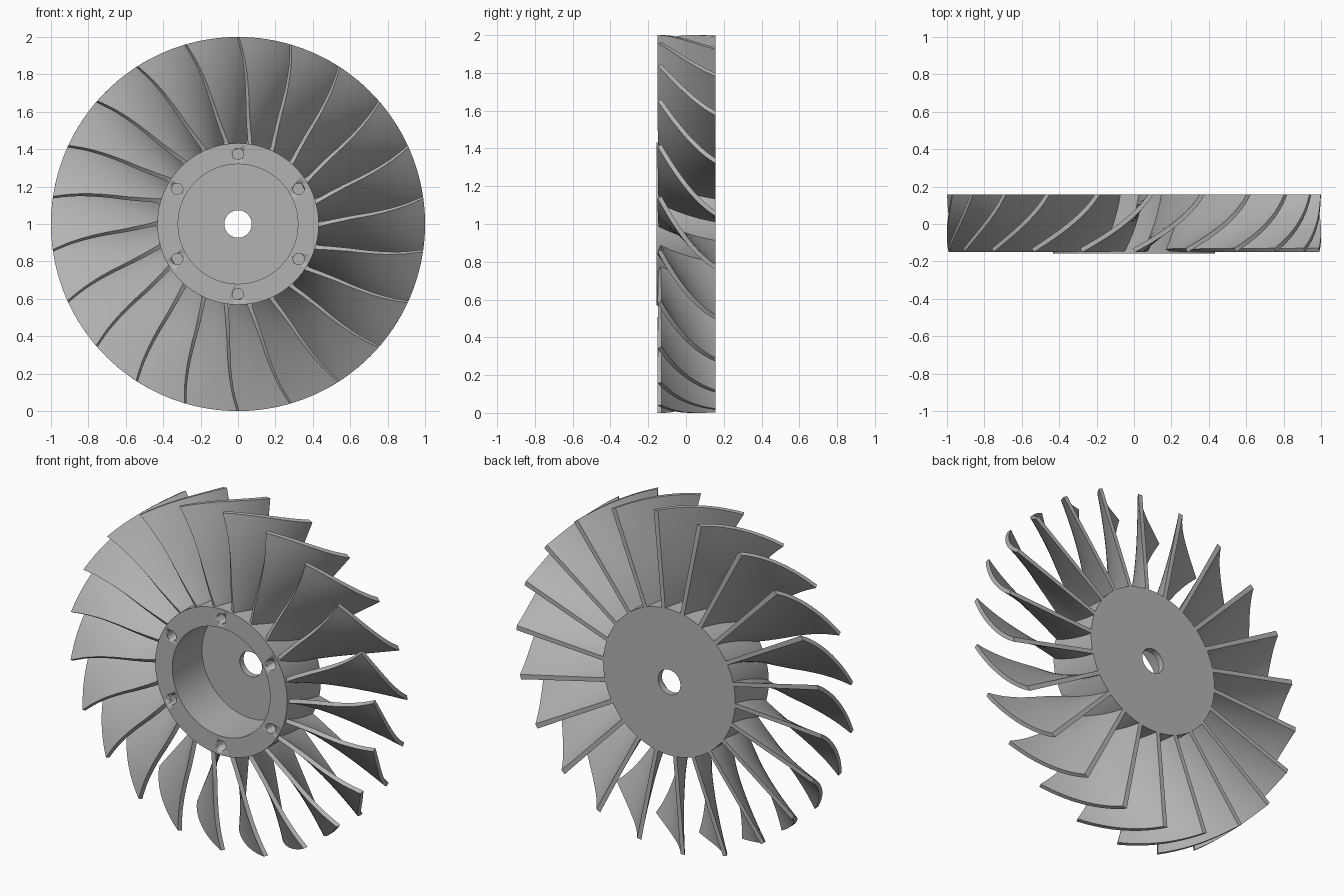
import bpy, bmesh
from math import sin, cos, pi, radians, hypot
from mathutils import Matrix

if "Cube" in bpy.data.objects:
    bpy.data.objects.remove(bpy.data.objects["Cube"])

COUNT = 22            # blades
FRONT, BACK = -0.157, 0.157
LEAD = -0.14          # y of the blade leading edges
SWEEP = -21.4         # trailing edge angle relative to the leading tip

metal = bpy.data.materials.new("grey metal")
metal.use_nodes = True
metal.diffuse_color = (0.45, 0.45, 0.45, 1)
metal.node_tree.nodes["Principled BSDF"].inputs["Base Color"].default_value = (0.45, 0.45, 0.45, 1)


def make(name, bm, angle=30):
    bmesh.ops.recalc_face_normals(bm, faces=bm.faces)
    mesh = bpy.data.meshes.new(name)
    bm.to_mesh(mesh)
    bm.free()
    obj = bpy.data.objects.new(name, mesh)
    bpy.context.collection.objects.link(obj)
    mesh.materials.append(metal)
    bpy.ops.object.select_all(action="DESELECT")
    obj.select_set(True)
    bpy.context.view_layer.objects.active = obj
    bpy.ops.object.shade_smooth_by_angle(angle=radians(angle))
    return obj


def polar(r, a, y):
    return (r * cos(a), y, 1 + r * sin(a))


# Hub: a cup with a shaft hole, turned from a closed profile
def lathe(profile, steps):
    bm = bmesh.new()
    rings = [[bm.verts.new(polar(r, 2 * pi * i / steps, y)) for r, y in profile]
             for i in range(steps)]
    n = len(profile)
    for i in range(steps):
        a, b = rings[i], rings[(i + 1) % steps]
        for j in range(n):
            k = (j + 1) % n
            bm.faces.new((a[j], a[k], b[k], b[j]))
    return bm


hub = make("hub", lathe([(0.073, 0.12), (0.32, 0.12), (0.32, FRONT),
                         (0.432, FRONT), (0.432, BACK), (0.073, BACK)], 96))

# Bolt holes in the hub rim
bm = bmesh.new()
for i in range(6):
    place = Matrix.Translation(polar(0.375, pi / 2 + i * pi / 3, FRONT))
    bmesh.ops.create_cone(bm, cap_ends=True, segments=24, radius1=0.03, radius2=0.03,
                          depth=0.2, matrix=place @ Matrix.Rotation(pi / 2, 4, "X"))
cutter = make("bolt_hole_cutter", bm)
cutter.hide_render = True
cutter.hide_set(True)
cut = hub.modifiers.new("bolt holes", "BOOLEAN")
cut.operation = "DIFFERENCE"
cut.object = cutter
cut.solver = "EXACT"

# Leading edge angle along the radius, in degrees from the tip
EDGE = [(0.4, -9.3), (0.45, -8), (0.5, -6.6), (0.6, -4.9),
        (0.7, -4), (0.8, -3), (0.9, -1.7), (1.0, 0)]


def lead_angle(r):
    for (r0, a0), (r1, a1) in zip(EDGE, EDGE[1:]):
        if r <= r1 + 1e-6:
            return a0 + (a1 - a0) * (r - r0) / (r1 - r0)


def blade_point(r, t, side):
    """Point on one side of the curved blade; t runs from front to back."""
    start = radians(lead_angle(r))
    span = radians(SWEEP) - start
    depth = BACK - LEAD
    angle = start + span * (1.5 * t - 0.5 * t * t)
    slope_u, slope_y = r * span * (1.5 - t), depth
    length = hypot(slope_u, slope_y)
    half = side * 0.012
    u, y = -half * slope_y / length, half * slope_u / length
    y += LEAD + depth * t
    if t == 1:        # trailing edge is cut flush with the hub back
        u -= (y - BACK) * slope_u / slope_y
        y = BACK
    return r, angle + u / r, y


# Blades: one thick curved sheet repeated around the hub
ROWS, COLS = 16, 12
bm = bmesh.new()
for k in range(COUNT):
    turn = pi / 2 + 2 * pi * k / COUNT
    grid = {}
    for i in range(ROWS + 1):
        r = 0.4 + 0.6 * i / ROWS
        for j in range(COLS + 1):
            for s in (-1, 1):
                rad, a, y = blade_point(r, j / COLS, s)
                grid[i, j, s] = bm.verts.new(polar(rad, a + turn, y))
    for s in (-1, 1):
        for i in range(ROWS):
            for j in range(COLS):
                bm.faces.new([grid[c] for c in ((i, j, s), (i + 1, j, s),
                                                (i + 1, j + 1, s), (i, j + 1, s))])
    for i in range(ROWS):
        for j in (0, COLS):
            bm.faces.new([grid[c] for c in ((i, j, -1), (i + 1, j, -1),
                                            (i + 1, j, 1), (i, j, 1))])
    for j in range(COLS):
        for i in (0, ROWS):
            bm.faces.new([grid[c] for c in ((i, j, -1), (i, j + 1, -1),
                                            (i, j + 1, 1), (i, j, 1))])
make("blades", bm)
